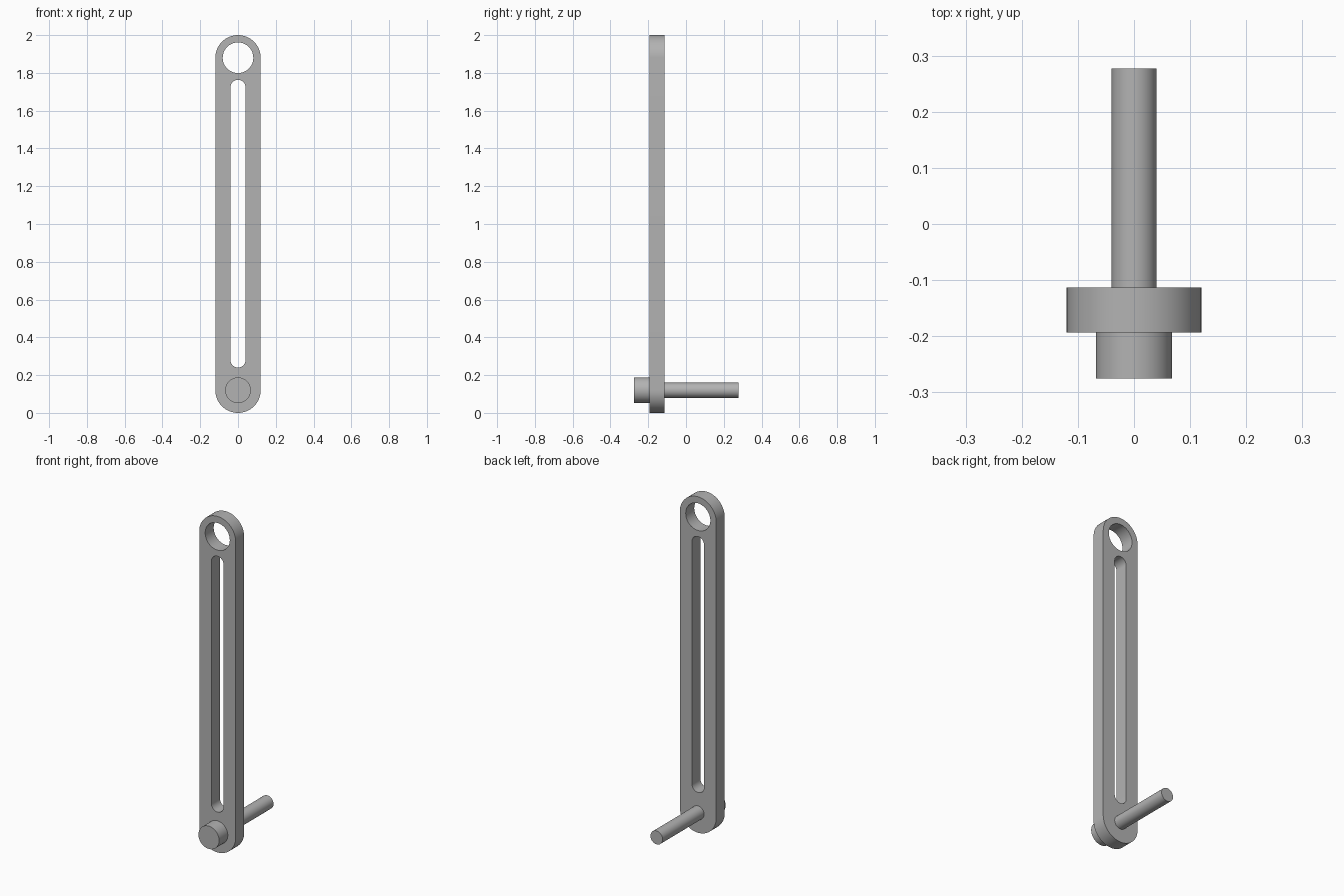
import bpy
import bmesh
from math import pi, sin, cos, radians
from mathutils import Vector

cube = bpy.data.objects.get("Cube")
if cube:
    bpy.data.objects.remove(cube)

# One plain grey finish
GREY = (0.45, 0.45, 0.45, 1)
grey = bpy.data.materials.new("grey metal")
grey.use_nodes = True
grey.diffuse_color = GREY
grey.node_tree.nodes["Principled BSDF"].inputs["Base Color"].default_value = GREY

LOW, HIGH = 0.12, 1.88          # centres of the two rounded ends
FRONT, BACK = -0.193, -0.113    # faces of the flat bar


def rounded_loop(radius, z_low, z_high, steps=32):
    """Outline with a half circle at each end, a full circle if both match."""
    loop = []
    for centre, start in ((z_high, 0), (z_low, pi)):
        for i in range(steps + 1):
            a = start + pi * i / steps
            loop.append((radius * cos(a), centre + radius * sin(a)))
    return loop


def extrude_part(name, loops, y_front, y_back):
    """Fill the first loop, leave the others as holes, and extrude along y."""
    bm = bmesh.new()
    edges = []
    for loop in loops:
        verts = [bm.verts.new((x, y_front, z)) for x, z in loop]
        verts = [v for i, v in enumerate(verts) if (v.co - verts[i - 1].co).length > 1e-5]
        edges += [bm.edges.new((verts[i - 1], v)) for i, v in enumerate(verts)]
    bmesh.ops.delete(bm, geom=[v for v in bm.verts if not v.link_edges], context='VERTS')
    bmesh.ops.triangle_fill(bm, use_beauty=True, use_dissolve=False, edges=edges,
                            normal=Vector((0, -1, 0)))
    result = bmesh.ops.extrude_face_region(bm, geom=bm.faces[:], use_keep_orig=True)
    moved = [v for v in result["geom"] if isinstance(v, bmesh.types.BMVert)]
    bmesh.ops.translate(bm, verts=moved, vec=(0, y_back - y_front, 0))
    bmesh.ops.recalc_face_normals(bm, faces=bm.faces[:])

    mesh = bpy.data.meshes.new(name)
    bm.to_mesh(mesh)
    bm.free()
    mesh.materials.append(grey)
    obj = bpy.data.objects.new(name, mesh)
    bpy.context.collection.objects.link(obj)
    bpy.ops.object.select_all(action='DESELECT')
    obj.select_set(True)
    bpy.context.view_layer.objects.active = obj
    bpy.ops.object.shade_smooth_by_angle(angle=radians(30))
    return obj


# Flat bar with a long slot and a round eye at the top
extrude_part("slotted_bar", [
    rounded_loop(0.12, LOW, HIGH),
    rounded_loop(0.04, 0.28, 1.723),
    rounded_loop(0.081, HIGH, HIGH),
], FRONT, BACK)

# Round head on the front and long pin out of the back
extrude_part("pin_head", [rounded_loop(0.068, LOW, LOW)], -0.275, FRONT)
extrude_part("pin_shaft", [rounded_loop(0.04, LOW, LOW)], BACK, 0.277)
